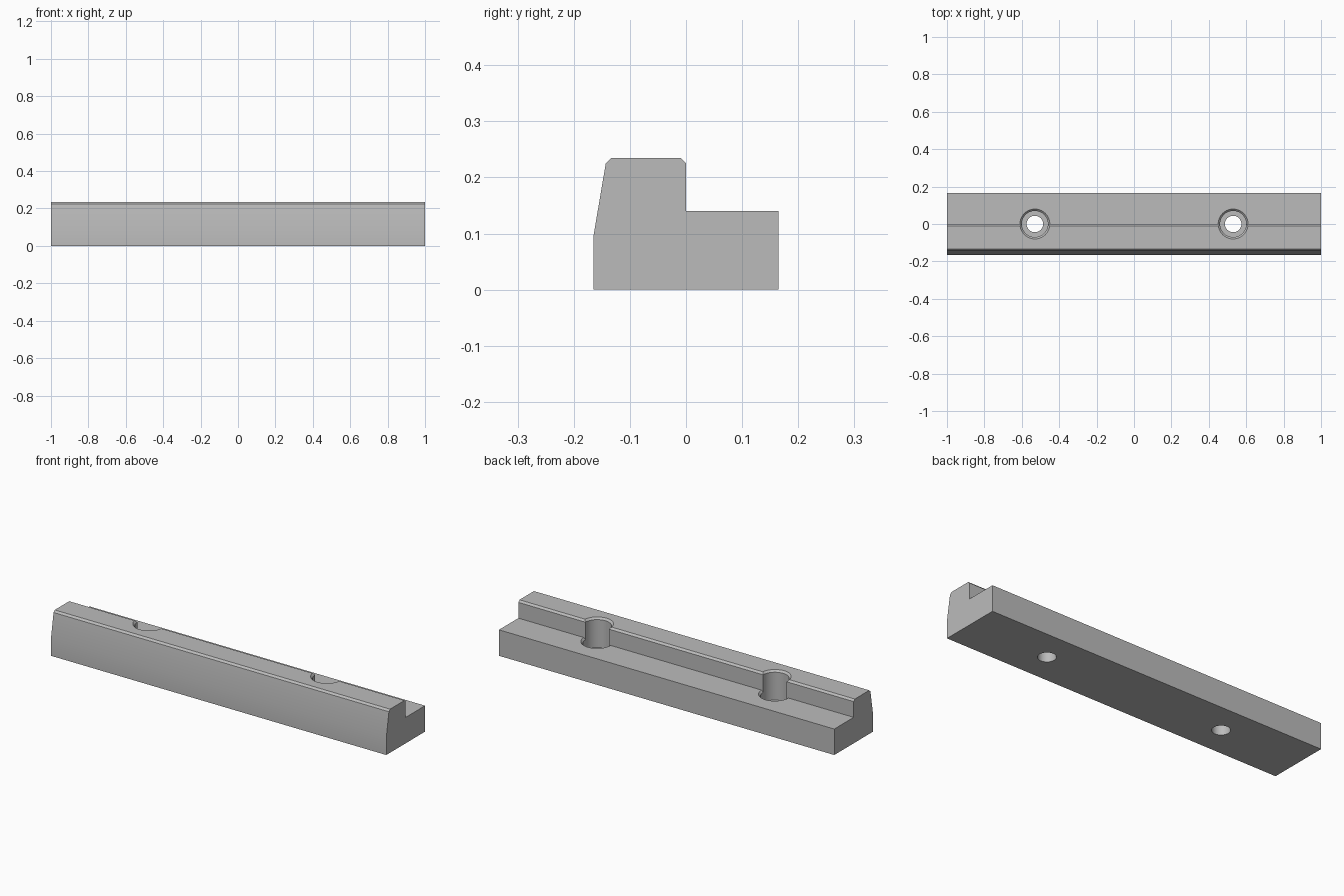
import bpy, bmesh, math

cube = bpy.data.objects.get("Cube")
if cube:
    bpy.data.objects.remove(cube)

LEDGE, TOP, CHAMFER = 0.14, 0.235, 0.01
BORE_R, HOLE_R, BORE_FLOOR = 0.07, 0.044, 0.075

grey = bpy.data.materials.new("plain grey")
grey.use_nodes = True
grey.diffuse_color = (0.5, 0.5, 0.5, 1)
grey.node_tree.nodes["Principled BSDF"].inputs["Base Color"].default_value = (0.5, 0.5, 0.5, 1)


def make_object(name, bm):
    bmesh.ops.recalc_face_normals(bm, faces=bm.faces)
    mesh = bpy.data.meshes.new(name)
    bm.to_mesh(mesh)
    bm.free()
    mesh.materials.append(grey)
    ob = bpy.data.objects.new(name, mesh)
    bpy.context.collection.objects.link(ob)
    return ob


def lathe(name, profile, x, angle, steps):
    """Solid of revolution about a vertical axis at x; a half turn gets a flat cap."""
    bm = bmesh.new()
    verts = [bm.verts.new((r, 0, z)) for r, z in profile]
    edges = [bm.edges.new(pair) for pair in zip(verts, verts[1:])]
    bmesh.ops.spin(bm, geom=verts + edges, cent=(0, 0, 0), axis=(0, 0, 1),
                   angle=angle, steps=steps)
    bmesh.ops.remove_doubles(bm, verts=bm.verts, dist=1e-5)
    bmesh.ops.holes_fill(bm, edges=bm.edges, sides=0)
    bmesh.ops.translate(bm, verts=bm.verts, vec=(x, 0, 0))
    ob = make_object(name, bm)
    ob.hide_render = True
    return ob


# Stepped bar, extruded along x
section = [(-0.165, 0), (0.165, 0), (0.165, LEDGE), (0, LEDGE),
           (0, TOP - CHAMFER), (-CHAMFER, TOP), (-0.133, TOP),
           (-0.143, TOP - CHAMFER), (-0.165, 0.095)]
bm = bmesh.new()
face = bm.faces.new([bm.verts.new((-1, y, z)) for y, z in section])
ext = bmesh.ops.extrude_face_region(bm, geom=[face])
bmesh.ops.translate(bm, vec=(2, 0, 0),
                    verts=[v for v in ext["geom"] if isinstance(v, bmesh.types.BMVert)])
bar = make_object("stepped_bar", bm)

# Counterbored screw holes, chamfered at the rib top and at the ledge
bore = [(0, -0.05), (HOLE_R, -0.05), (HOLE_R, BORE_FLOOR), (BORE_R, BORE_FLOOR),
        (BORE_R, TOP - CHAMFER), (BORE_R + 2 * CHAMFER, TOP + CHAMFER), (0, TOP + CHAMFER)]
rim = [(0, LEDGE - CHAMFER), (BORE_R, LEDGE - CHAMFER),
       (BORE_R + 2 * CHAMFER, LEDGE + CHAMFER), (0, LEDGE + CHAMFER)]
cutters = []
for side, x in (("right", -0.53), ("left", 0.53)):
    cutters.append(lathe(side + "_bore_cutter", bore, x, 2 * math.pi, 48))
    cutters.append(lathe(side + "_rim_cutter", rim, x, math.pi, 24))

bpy.ops.object.select_all(action='DESELECT')
bpy.context.view_layer.objects.active = bar
bar.select_set(True)
for cutter in cutters:
    mod = bar.modifiers.new(cutter.name, 'BOOLEAN')
    mod.operation = 'DIFFERENCE'
    mod.solver = 'EXACT'
    mod.object = cutter
    bpy.ops.object.modifier_apply(modifier=mod.name)
for cutter in cutters:
    bpy.data.objects.remove(cutter)

bpy.ops.object.shade_smooth_by_angle(angle=math.radians(20))
